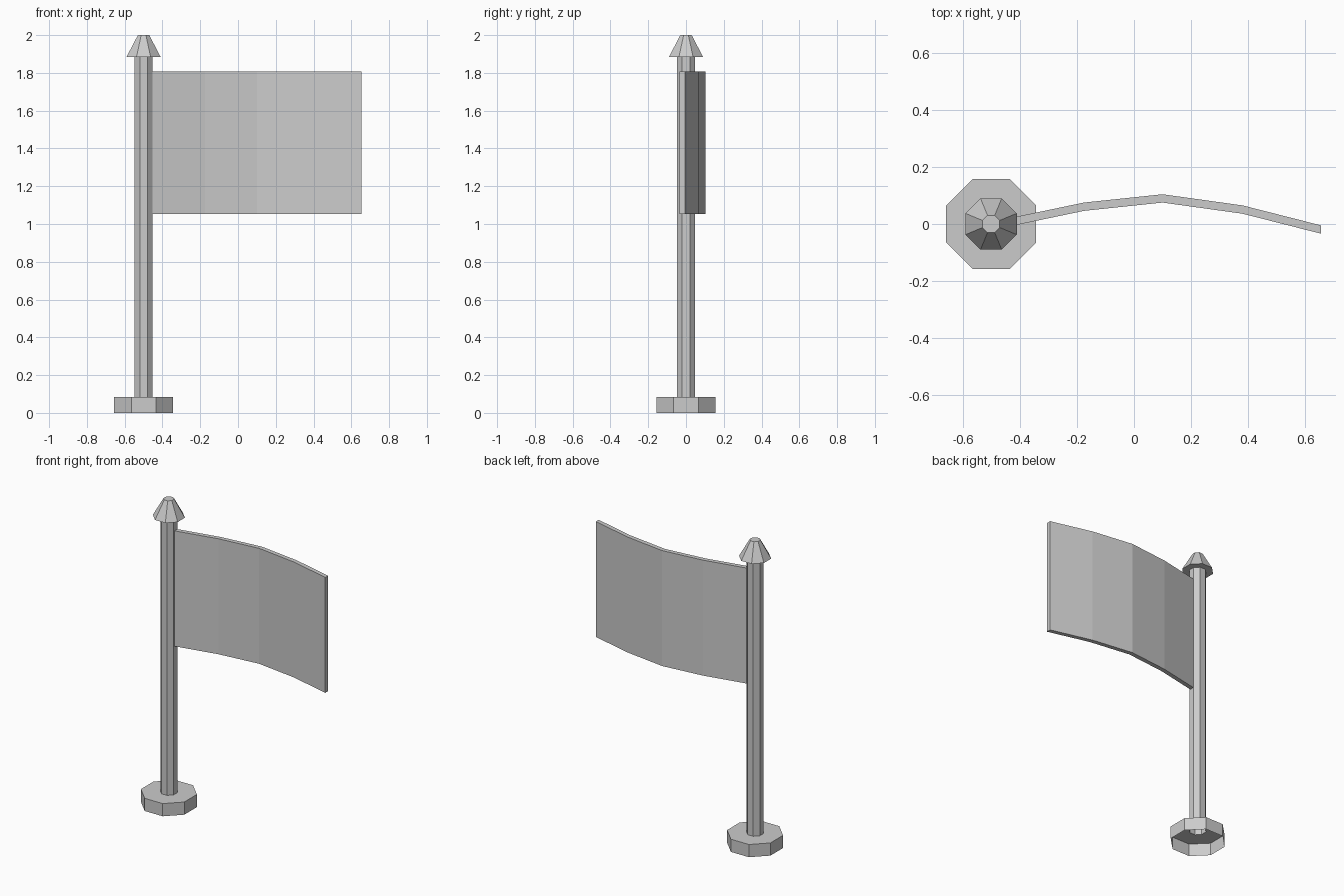
import bpy
import bmesh
from math import cos, sin, pi

cube = bpy.data.objects.get("Cube")
if cube:
    bpy.data.objects.remove(cube, do_unlink=True)

SIDES = 8
POLE_X = -0.5

grey = bpy.data.materials.new("plain grey")
grey.use_nodes = True
grey.diffuse_color = (0.6, 0.6, 0.6, 1)
grey.node_tree.nodes["Principled BSDF"].inputs["Base Color"].default_value = (0.6, 0.6, 0.6, 1)


def finish(bm, name):
    bmesh.ops.recalc_face_normals(bm, faces=bm.faces)
    mesh = bpy.data.meshes.new(name)
    bm.to_mesh(mesh)
    bm.free()
    mesh.materials.append(grey)
    obj = bpy.data.objects.new(name, mesh)
    bpy.context.collection.objects.link(obj)
    return obj


def octagon_part(name, profile, cap_top=False):
    """Stack octagon rings from (half width across flats, height) pairs."""
    bm = bmesh.new()
    rings = []
    for half_width, z in profile:
        r = half_width / cos(pi / SIDES)
        angles = [(i + 0.5) * 2 * pi / SIDES for i in range(SIDES)]
        rings.append([bm.verts.new((r * cos(a), r * sin(a), z)) for a in angles])
    for low, high in zip(rings, rings[1:]):
        for i in range(SIDES):
            j = (i + 1) % SIDES
            bm.faces.new((low[i], low[j], high[j], high[i]))
    if cap_top:
        bm.faces.new(rings[-1])
    obj = finish(bm, name)
    obj.location.x = POLE_X
    return obj


# Hollow foot, tubular pole and pointed cap share their meeting rings
octagon_part("base", [(0.157, 0), (0.157, 0.083), (0.048, 0.083)])
octagon_part("pole", [(0.048, 0.083), (0.048, 1.885)])
octagon_part("finial", [(0.048, 1.885), (0.09, 1.885), (0.03, 2.0)], cap_top=True)

# Flag: a bent strip of constant depth, extruded upward
FLAG_LOW, FLAG_HIGH, DEPTH = 1.052, 1.807, 0.029
bends = [(-0.453, -0.012), (-0.175, 0.046), (0.1, 0.075), (0.38, 0.036), (0.655, -0.034)]
bm = bmesh.new()
front = [bm.verts.new((x, y, FLAG_LOW)) for x, y in bends]
back = [bm.verts.new((x, y + DEPTH, FLAG_LOW)) for x, y in bends]
for i in range(len(bends) - 1):
    bm.faces.new((front[i], front[i + 1], back[i + 1], back[i]))
solid = bmesh.ops.extrude_face_region(bm, geom=bm.faces[:], use_keep_orig=True)
raised = [v for v in solid["geom"] if isinstance(v, bmesh.types.BMVert)]
bmesh.ops.translate(bm, verts=raised, vec=(0, 0, FLAG_HIGH - FLAG_LOW))
finish(bm, "flag")
